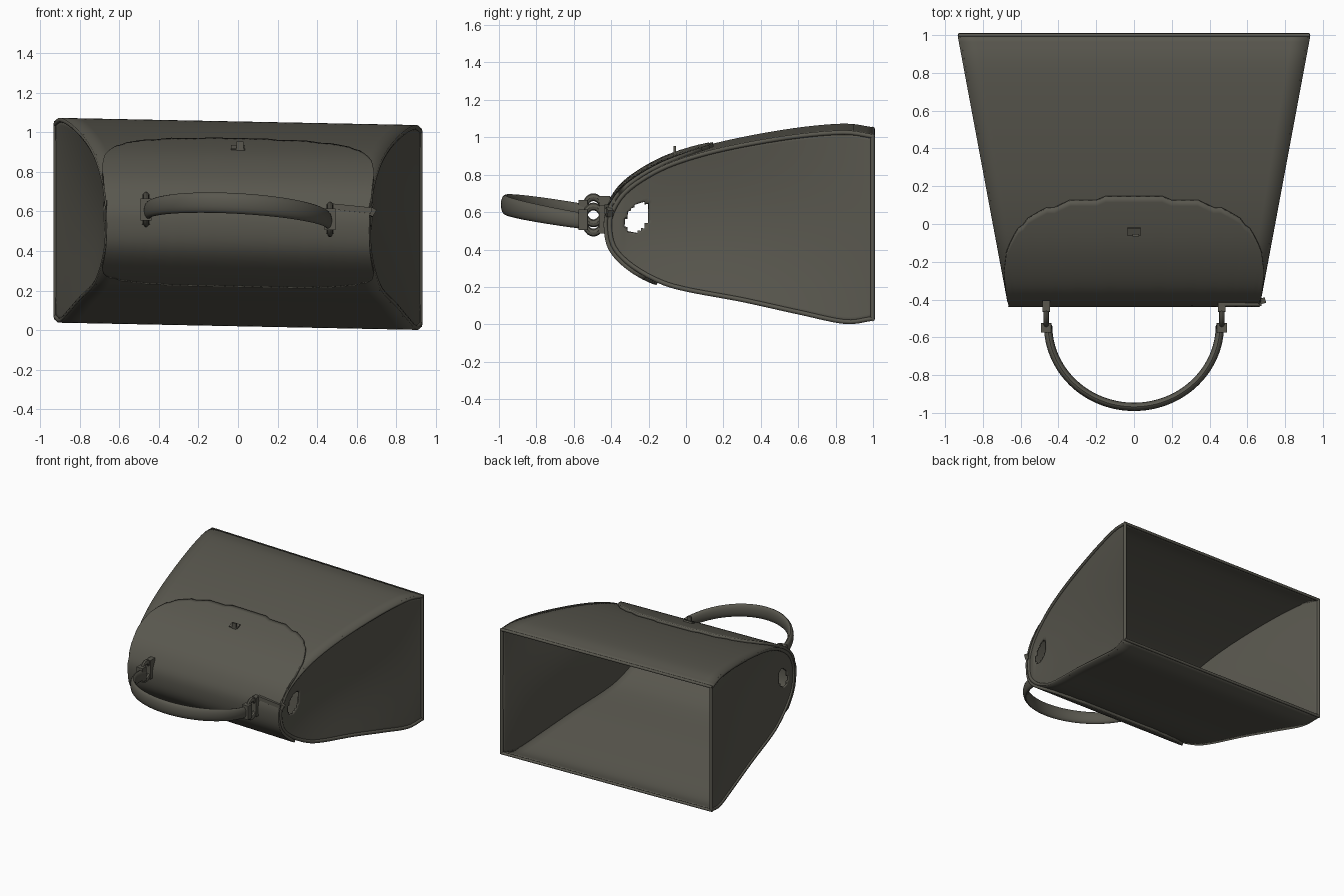
import bpy, bmesh, math
from math import sin, cos, pi
from mathutils import Vector

cube = bpy.data.objects.get("Cube")
if cube:
    bpy.data.objects.remove(cube, do_unlink=True)

leather = bpy.data.materials.new("dark olive leather")
leather.use_nodes = True
COLOUR = (0.1, 0.096, 0.077, 1)
leather.diffuse_color = COLOUR
shader = leather.node_tree.nodes["Principled BSDF"]
shader.inputs["Base Color"].default_value = COLOUR
shader.inputs["Roughness"].default_value = 0.8

# Side profile (y, z) running from the upper mouth edge round the nose to the lower edge
POINTS = [(1, 1.035), (.85, 1.055), (.6, 1.035), (.3, .985), (.05, .925), (-.15, .85),
          (-.32, .74), (-.4, .63), (-.42, .54), (-.395, .42), (-.3, .32), (-.15, .235),
          (0, .19), (.3, .135), (.6, .07), (.85, .02), (1, .038)]


def smooth_path(pts, steps=12):
    pts = [Vector(p) for p in pts]
    ext = [2 * pts[0] - pts[1]] + pts + [2 * pts[-1] - pts[-2]]
    out = []
    for a, b, c, d in zip(ext, ext[1:], ext[2:], ext[3:]):
        for k in range(steps):
            t = k / steps
            out.append(0.5 * (2 * b + (c - a) * t + (2 * a - 5 * b + 4 * c - d) * t * t
                              + (3 * b - a - 3 * c + d) * t ** 3))
    return out + [pts[-1]]


PATH = smooth_path(POINTS)
LENGTHS = [0]
for p, q in zip(PATH, PATH[1:]):
    LENGTHS.append(LENGTHS[-1] + (q - p).length)
NOSE = min(range(len(PATH)), key=lambda i: PATH[i].x)


def profile(t, offset=0):
    """Point at fraction t of the profile, pushed outward by offset."""
    s = min(max(t, 0), 1) * LENGTHS[-1]
    i = next((k for k in range(1, len(PATH)) if LENGTHS[k] >= s), len(PATH) - 1)
    f = (s - LENGTHS[i - 1]) / (LENGTHS[i] - LENGTHS[i - 1])
    tan = (PATH[i] - PATH[i - 1]).normalized()
    return PATH[i - 1].lerp(PATH[i], f) + offset * Vector((tan.y, -tan.x))


def t_at(y, upper):
    """Fraction of the profile where it reaches y on its upper or lower run."""
    idx = range(NOSE) if upper else range(NOSE, len(PATH))
    return LENGTHS[min(idx, key=lambda i: abs(PATH[i].x - y))] / LENGTHS[-1]


def half_width(y):
    return 0.665 + 0.265 * (y + 0.42) / 1.42


def place(x, yz):
    # the whole bag leans slightly to one side
    return (x, yz.x, yz.y - 0.02 * x)


def finish(ob, thickness=0):
    ob.data.materials.append(leather)
    if thickness:
        m = ob.modifiers.new("thickness", 'SOLIDIFY')
        m.thickness, m.offset = thickness, 0
    bpy.ops.object.select_all(action='DESELECT')
    ob.select_set(True)
    bpy.context.view_layer.objects.active = ob
    bpy.ops.object.shade_smooth_by_angle(angle=math.radians(40))
    return ob


def grid(name, nu, nv, func, thickness=0, skip=None, wrap=False):
    """Sheet of nu x nv quads from func(u, v) with u and v in 0..1."""
    bm = bmesh.new()
    cols = nv if wrap else nv + 1
    rows = [[bm.verts.new(func(i / nu, j / nv)) for j in range(cols)] for i in range(nu + 1)]
    for i in range(nu):
        for j in range(nv):
            k = (j + 1) % cols
            quad = (rows[i][j], rows[i + 1][j], rows[i + 1][k], rows[i][k])
            centre = sum((v.co for v in quad), Vector()) / 4
            if not (skip and skip(centre)):
                bm.faces.new(quad)
    if wrap:
        bm.faces.new(rows[0])
        bm.faces.new(rows[-1])
    bmesh.ops.recalc_face_normals(bm, faces=bm.faces)
    me = bpy.data.meshes.new(name)
    bm.to_mesh(me)
    bm.free()
    ob = bpy.data.objects.new(name, me)
    bpy.context.collection.objects.link(ob)
    return finish(ob, thickness)


def tube(name, pts, radius):
    cu = bpy.data.curves.new(name, 'CURVE')
    cu.dimensions, cu.bevel_depth, cu.bevel_resolution = '3D', radius, 2
    cu.use_fill_caps = True
    sp = cu.splines.new('POLY')
    sp.points.add(len(pts) - 1)
    for p, co in zip(sp.points, pts):
        p.co = (*co, 1)
    ob = bpy.data.objects.new(name, cu)
    bpy.context.collection.objects.link(ob)
    cu.materials.append(leather)


def box(name, centre, size, tilt=(0, 0, 0)):
    bpy.ops.mesh.primitive_cube_add(size=1, location=centre, rotation=tilt)
    ob = bpy.context.object
    ob.name, ob.scale = name, size
    m = ob.modifiers.new("soft edges", 'BEVEL')
    m.width, m.segments = min(size) * 0.25, 2
    return finish(ob)


# Main panel wrapped round the nose
def body(u, v):
    p = profile(u, -0.008)
    return place((2 * v - 1) * half_width(p.x), p)


grid("body_panel", 90, 20, body, 0.016)


# Raised flap with rounded outline, wrapped over the nose
def flap(u, v):
    s = sin(pi / 2 * (2 * v - 1))
    t0 = t_at(-0.34 + 0.48 * max(0, 1 - abs(s) ** 3) ** 0.5, True)
    t1 = t_at(-0.30 + 0.15 * max(0, 1 - abs(s) ** 4) ** 0.5, False)
    p = profile(t0 + (t1 - t0) * u, 0.009)
    return place(s * half_width(p.x), p)


grid("front_flap", 40, 48, flap, 0.022)


# Torn opening near the front of each side panel
def hole(c):
    dy, dz = c.y + 0.26, c.z - 0.57
    return ((dy - 0.3 * dz) / 0.06) ** 2 + (dz / 0.08) ** 2 < 1


for side, name in ((1, "left"), (-1, "right")):
    def gusset(u, v):
        t = 0.49 * u
        p = profile(t, -0.01).lerp(profile(1 - t, -0.01), v)
        y_edge = profile(t).x * (1 - v) + profile(1 - t).x * v
        sag = 0.012 + 0.045 * sin(pi * v) * sin(pi * min(1, u * 1.1)) ** 0.8 if 0 < u < 0.9 else 0.012
        return place(side * (half_width(y_edge) - sag), p)

    grid(name + "_side_panel", 70, 36, gusset, 0.012, hole)
    seam = [place(side * (half_width(p.x) - 0.008), p)
            for p in (profile(k / 80, -0.012) for k in range(81))]
    tube(name + "_seam_piping", seam, 0.012)
    tube(name + "_mouth_piping", [seam[0], seam[-1]], 0.012)

    # Handle mount: stub, ring and clasp
    x, z = side * 0.465, 0.585 - side * 0.025
    box(name + "_handle_stub", (x, -0.435, z), (0.04, 0.06, 0.15))
    bpy.ops.mesh.primitive_torus_add(location=(x, -0.495, z), rotation=(0, pi / 2, 0),
                                     major_radius=0.05, minor_radius=0.015,
                                     major_segments=24, minor_segments=8)
    ring = bpy.context.object
    ring.name = name + "_handle_ring"
    ring.scale = (1.4, 1, 1)
    finish(ring)
    box(name + "_handle_clasp", (x, -0.55, z), (0.055, 0.05, 0.11))


# Hem along both edges of the mouth
for t, name in ((0, "upper"), (1, "lower")):
    tube(name + "_mouth_hem", [body(t, k / 10) for k in range(11)], 0.011)


# Arched handle: flat oval strap, taller in the middle
def handle(u, v):
    a, b = pi * u, 2 * pi * v
    r = 0.022 * cos(b)
    x, y = (0.455 + r) * cos(a), -0.535 - (0.433 + r) * sin(a)
    z = 0.575 + 0.065 * sin(a) - 0.055 * x + (0.042 + 0.01 * sin(a)) * sin(b)
    return (x, y, z)


grid("handle", 48, 16, handle, wrap=True)

# Small lock plate and stud on the flap
box("lock_plate", (0, -0.04, 0.917), (0.07, 0.045, 0.02), (0.42, 0, 0))
box("lock_stud", (0.01, -0.06, 0.93), (0.035, 0.014, 0.045))

# Loose strap end beside the handle mount
box("strap_end", (0.575, -0.425, 0.615), (0.2, 0.02, 0.03), (0, 0.1, 0))
box("strap_tip", (0.67, -0.41, 0.6), (0.04, 0.03, 0.04), (0, 0.5, 0.3))
